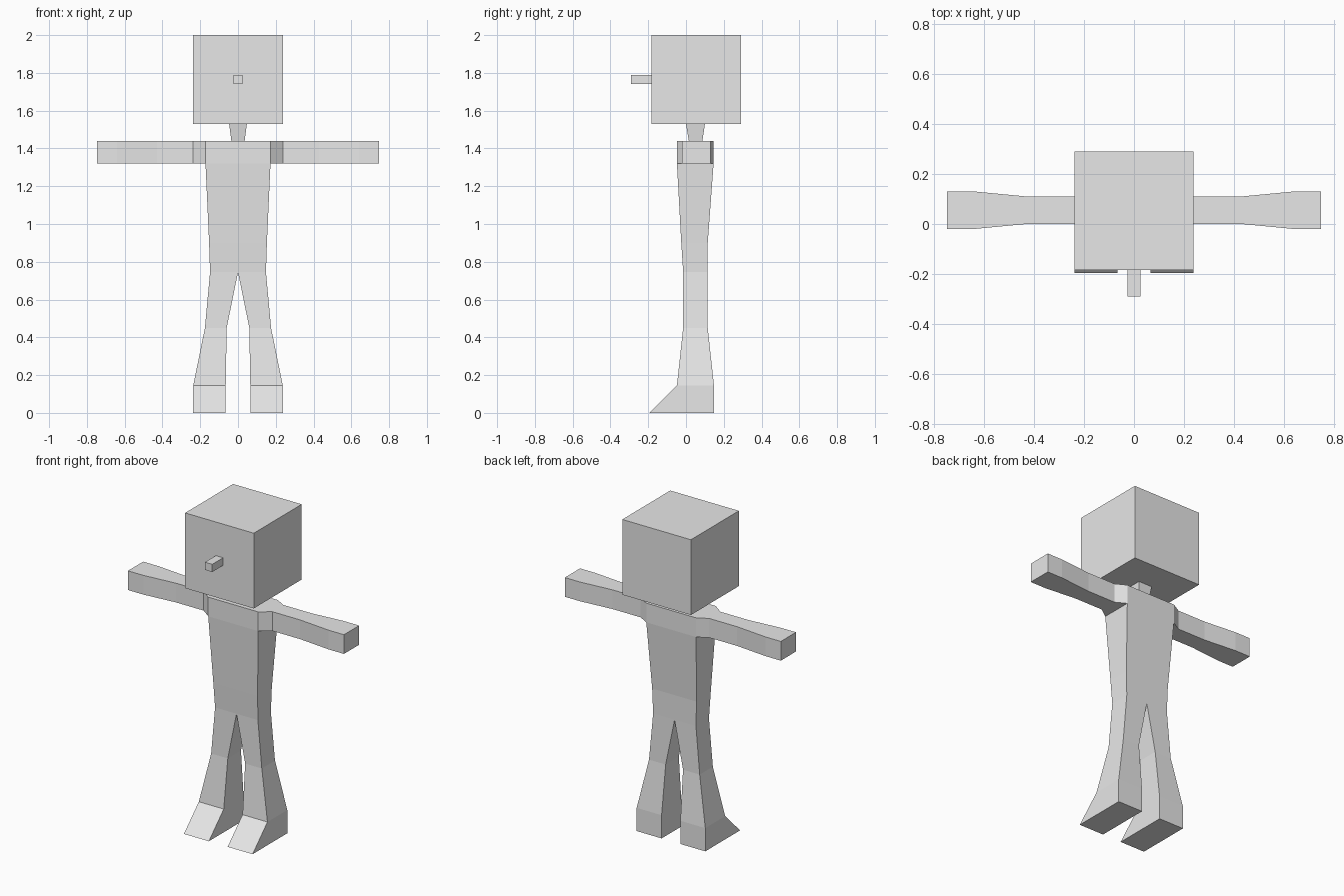
import bpy, bmesh

if "Cube" in bpy.data.objects:
    bpy.data.objects.remove(bpy.data.objects["Cube"])

grey = bpy.data.materials.new("plain grey")
grey.diffuse_color = (0.8, 0.8, 0.8, 1)
grey.use_nodes = True
grey.node_tree.nodes["Principled BSDF"].inputs["Base Color"].default_value = grey.diffuse_color


def loft(bm, rings, cap_start=True, cap_end=True):
    """Join four-point rings into a tube of quads."""
    loops = [[bm.verts.new(p) for p in ring] for ring in rings]
    for a, b in zip(loops, loops[1:]):
        for i in range(4):
            j = (i + 1) % 4
            bm.faces.new((a[i], a[j], b[j], b[i]))
    if cap_start:
        bm.faces.new(loops[0][::-1])
    if cap_end:
        bm.faces.new(loops[-1])


def level(z, x0, x1, y0, y1):
    return [(x0, y0, z), (x1, y0, z), (x1, y1, z), (x0, y1, z)]


def slice_x(x, y0, y1, z0, z1):
    return [(x, y0, z0), (x, y1, z0), (x, y1, z1), (x, y0, z1)]


def finish(bm, name):
    bmesh.ops.recalc_face_normals(bm, faces=bm.faces[:])
    mesh = bpy.data.meshes.new(name)
    bm.to_mesh(mesh)
    bm.free()
    mesh.materials.append(grey)
    obj = bpy.data.objects.new(name, mesh)
    bpy.context.collection.objects.link(obj)
    return obj


def lofted(name, rings):
    bm = bmesh.new()
    loft(bm, rings)
    return finish(bm, name)


# Body half: foot, leg and torso, then the arm, mirrored across x
bm = bmesh.new()
loft(bm, [level(*r) for r in (
    (0.00, 0.065, 0.237, -0.195, 0.148),
    (0.145, 0.065, 0.237, -0.048, 0.148),
    (0.45, 0.06, 0.175, -0.015, 0.115),
    (0.745, 0.0, 0.148, -0.015, 0.113),
    (0.90, 0.0, 0.153, -0.025, 0.115),
    (1.32, 0.0, 0.172, -0.048, 0.146),
    (1.44, 0.0, 0.172, -0.048, 0.146))])

# Open the centre line and the shoulder socket
inner = [f for f in bm.faces
         if all(abs(v.co.x) < 1e-4 for v in f.verts)
         or all(v.co.x > 0.17 and v.co.z > 1.31 for v in f.verts)]
bmesh.ops.delete(bm, geom=inner, context='FACES_ONLY')

loft(bm, [slice_x(*r, 1.32, 1.44) for r in (
    (0.172, -0.048, 0.146),
    (0.237, 0.0, 0.11),
    (0.43, 0.0, 0.11),
    (0.64, -0.02, 0.13),
    (0.746, -0.02, 0.13))], cap_start=False)
bmesh.ops.remove_doubles(bm, verts=bm.verts[:], dist=1e-4)
body = finish(bm, "body")
mirror = body.modifiers.new("mirror", 'MIRROR')
mirror.use_clip = True

# Neck, head and nose
lofted("neck", [level(1.44, -0.035, 0.035, 0.015, 0.087),
                level(1.53, -0.047, 0.047, 0.0, 0.10)])
lofted("head", [level(1.53, -0.237, 0.237, -0.183, 0.29),
                level(2.00, -0.237, 0.237, -0.183, 0.29)])
lofted("nose", [level(1.742, -0.025, 0.025, -0.29, -0.183),
                level(1.79, -0.025, 0.025, -0.29, -0.183)])
